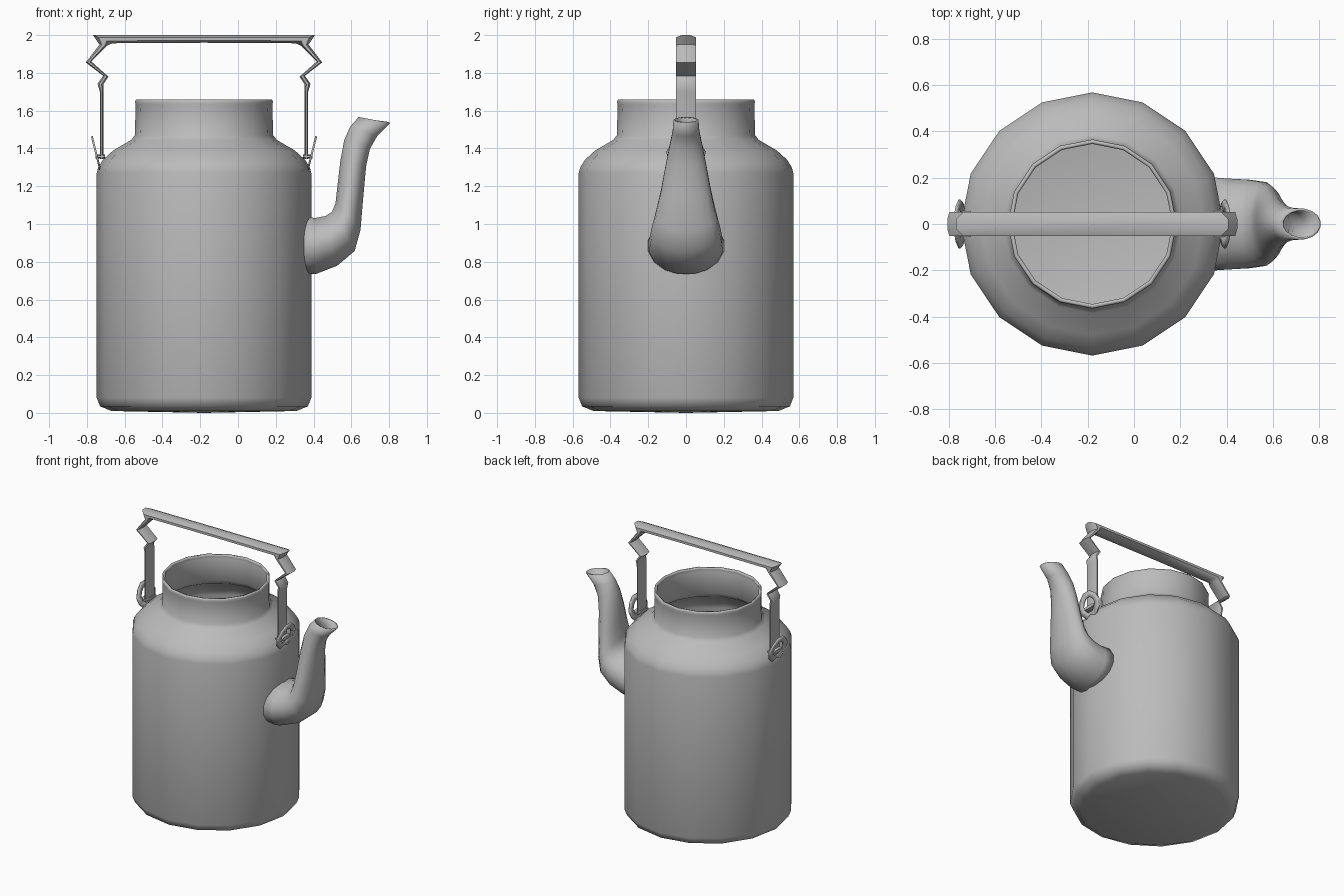
import bpy, bmesh, math
from mathutils import Vector

if "Cube" in bpy.data.objects:
    bpy.data.objects.remove(bpy.data.objects["Cube"], do_unlink=True)

AXIS = -0.18  # x of the body's vertical axis

metal = bpy.data.materials.new("grey_metal")
metal.use_nodes = True
grey = (0.5, 0.5, 0.5, 1)
metal.diffuse_color = grey
metal.node_tree.nodes["Principled BSDF"].inputs["Base Color"].default_value = grey


def finish(name, bm, angle=60, wall=0.0):
    """Turn a bmesh into a smooth shaded object, optionally with wall thickness."""
    bmesh.ops.recalc_face_normals(bm, faces=bm.faces)
    mesh = bpy.data.meshes.new(name)
    bm.to_mesh(mesh)
    bm.free()
    mesh.materials.append(metal)
    obj = bpy.data.objects.new(name, mesh)
    bpy.context.collection.objects.link(obj)
    if wall:
        mod = obj.modifiers.new("wall", "SOLIDIFY")
        mod.thickness = wall
        mod.offset = -1
    bpy.ops.object.select_all(action="DESELECT")
    obj.select_set(True)
    bpy.context.view_layer.objects.active = obj
    bpy.ops.object.shade_smooth_by_angle(angle=math.radians(angle))
    return obj


def bridge(bm, a, b):
    n = len(a)
    for i in range(n):
        bm.faces.new((a[i], a[(i + 1) % n], b[(i + 1) % n], b[i]))


def loft(sections, sides, caps):
    """Elliptical rings; each section is outer xz, inner xz and half width in y."""
    bm = bmesh.new()
    rings = []
    for ox, oz, ix, iz, w in sections:
        outer, inner = Vector((ox, 0, oz)), Vector((ix, 0, iz))
        mid, half = (outer + inner) / 2, (outer - inner) / 2
        ring = []
        for k in range(sides):
            t = math.tau * (k + 0.5) / sides
            ring.append(bm.verts.new(mid + half * math.cos(t) + Vector((0, w * math.sin(t), 0))))
        rings.append(ring)
    for a, b in zip(rings, rings[1:]):
        bridge(bm, a, b)
    if caps:
        bm.faces.new(rings[0])
        bm.faces.new(rings[-1])
    return bm


# Body: lathed can with shoulder and open neck
profile = [(0.49, 0.01), (0.55, 0.035), (0.568, 0.08), (0.568, 1.27), (0.56, 1.3),
           (0.535, 1.34), (0.48, 1.39), (0.385, 1.445), (0.366, 1.47),
           (0.362, 1.63), (0.365, 1.645), (0.36, 1.66)]
bm = bmesh.new()
SIDES = 16
rings = [[bm.verts.new((AXIS + r * math.cos(math.tau * i / SIDES),
                        r * math.sin(math.tau * i / SIDES), z)) for i in range(SIDES)]
         for r, z in profile]
for a, b in zip(rings, rings[1:]):
    bridge(bm, a, b)
base = bm.verts.new((AXIS, 0, 0))
for i in range(SIDES):
    bm.faces.new((rings[0][i], base, rings[0][(i + 1) % SIDES]))
finish("body", bm, wall=0.015)

# Spout: wide base sweeping up into a narrow lip
spout = [(0.34, 0.74, 0.34, 1.03, 0.195), (0.41, 0.742, 0.41, 1.025, 0.19),
         (0.52, 0.785, 0.465, 1.035, 0.185), (0.61, 0.86, 0.505, 1.06, 0.175),
         (0.64, 0.97, 0.525, 1.11, 0.155), (0.655, 1.15, 0.535, 1.2, 0.125),
         (0.67, 1.31, 0.55, 1.33, 0.098), (0.69, 1.4, 0.57, 1.44, 0.077),
         (0.73, 1.47, 0.6, 1.51, 0.062), (0.80, 1.54, 0.645, 1.56, 0.057)]
finish("spout", loft(spout, 16, False), wall=0.01)

# Bail handle: straight bar with folded side straps, mirrored across the axis
W = 0.056
strap = [(-0.732, 1.345, -0.712, 1.345), (-0.732, 1.70, -0.712, 1.70),
         (-0.745, 1.742, -0.712, 1.74), (-0.715, 1.785, -0.685, 1.78),
         (-0.807, 1.855, -0.775, 1.86), (-0.735, 1.95, -0.69, 1.945),
         (-0.772, 2.002, -0.66, 1.955)]
left = [s + (W,) for s in strap]
right = [(2 * AXIS - ox, oz, 2 * AXIS - ix, iz, W) for ox, oz, ix, iz, W in reversed(left)]
finish("handle", loft(left + [(AXIS, 2.002, AXIS, 1.958, W)] + right, 8, True), angle=50)

# Ears: pierced plates leaning outward on the shoulder, each with a hinge pin
half = [(0.04, 1.28), (0.09, 1.33), (0.105, 1.38), (0.075, 1.43), (0.03, 1.463)]
outline = half + [(-y, z) for y, z in reversed(half)]
for side, name in ((1, "left"), (-1, "right")):
    bm = bmesh.new()
    loops = []
    for scale in (1, 0.55):
        loop = []
        for y, z in outline:
            z = 1.375 + (z - 1.375) * scale
            out = 0.553 + (z - 1.28) * 0.25
            loop.append(bm.verts.new((AXIS + side * out, y * scale, z)))
        loops.append(loop)
    bridge(bm, *loops)
    finish(name + "_ear", bm, angle=30, wall=0.01)
    rod = [(AXIS + side * x, 1.37, AXIS + side * x, 1.345, 0.06) for x in (0.525, 0.575)]
    finish(name + "_hinge_pin", loft(rod, 8, True), angle=50)
